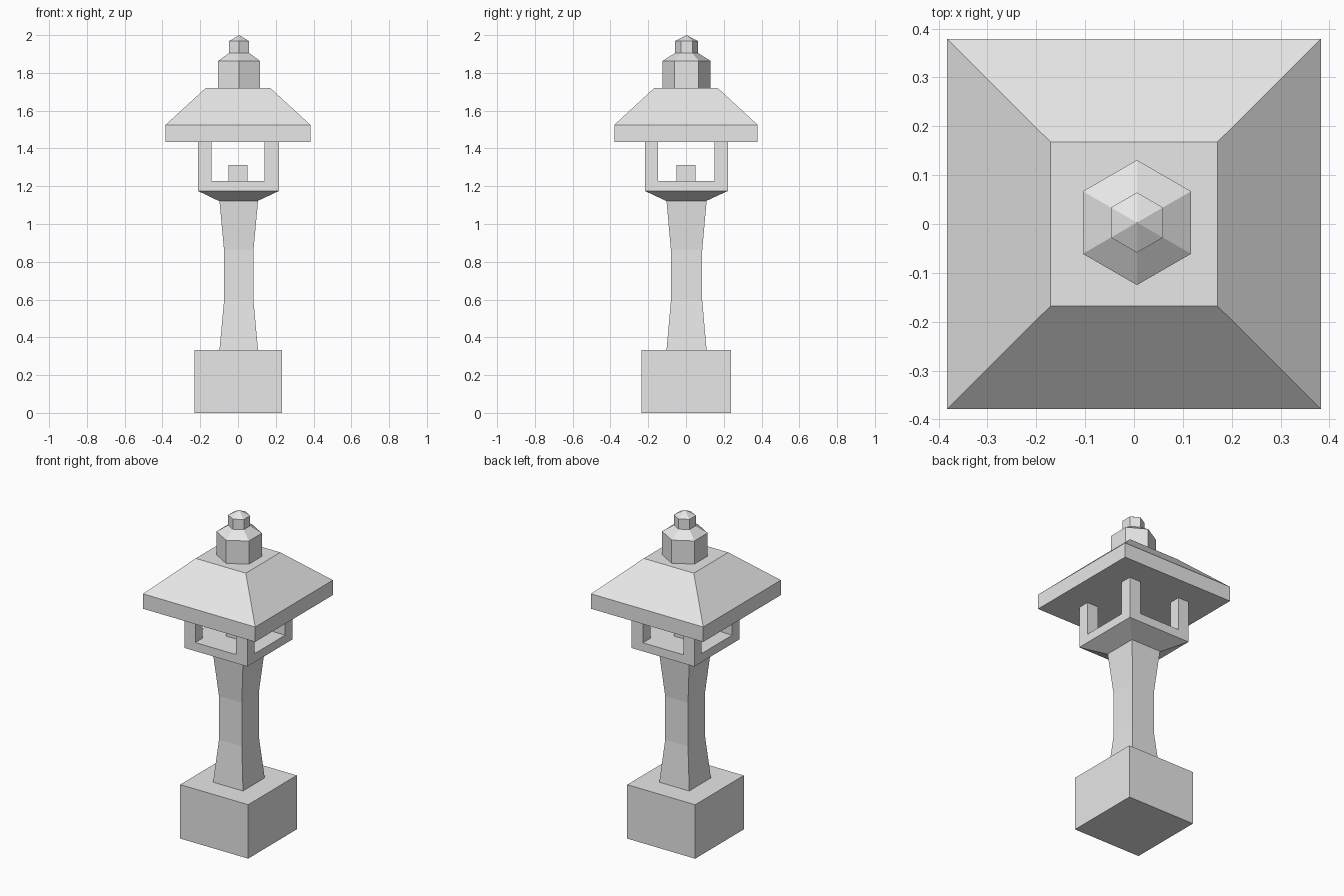
import bpy
import bmesh
from math import cos, sin, pi, sqrt

cube = bpy.data.objects.get("Cube")
if cube:
    bpy.data.objects.remove(cube, do_unlink=True)

stone = bpy.data.materials.new("pale_grey_stone")
stone.use_nodes = True
GREY = (0.8, 0.8, 0.8, 1)
stone.diffuse_color = GREY
stone.node_tree.nodes["Principled BSDF"].inputs["Base Color"].default_value = GREY


def finish(name, bm):
    bmesh.ops.recalc_face_normals(bm, faces=bm.faces)
    mesh = bpy.data.meshes.new(name)
    bm.to_mesh(mesh)
    bm.free()
    mesh.materials.append(stone)
    obj = bpy.data.objects.new(name, mesh)
    bpy.context.collection.objects.link(obj)
    return obj


def loft(name, sides, rings, center=(0, 0), apex=None):
    """Stack rings of (x half-size, y half-size, z), closed by caps or a point."""
    bm = bmesh.new()
    start = pi / 4 if sides == 4 else pi / 2
    grow = sqrt(2) if sides == 4 else 1
    loops = []
    for hx, hy, z in rings:
        angles = [start + 2 * pi * i / sides for i in range(sides)]
        loops.append([bm.verts.new((center[0] + grow * hx * cos(a),
                                    center[1] + grow * hy * sin(a), z)) for a in angles])
    for low, high in zip(loops, loops[1:]):
        for i in range(sides):
            j = (i + 1) % sides
            bm.faces.new((low[i], low[j], high[j], high[i]))
    bm.faces.new(loops[0])
    if apex is None:
        bm.faces.new(loops[-1])
    else:
        tip = bm.verts.new((*center, apex))
        for i in range(sides):
            bm.faces.new((loops[-1][i], loops[-1][(i + 1) % sides], tip))
    return finish(name, bm)


# Square foot and waisted pillar
loft("base_block", 4, [(0.232, 0.237, 0), (0.232, 0.237, 0.333)], (0.002, 0.002))
loft("pillar", 4, [(0.102, 0.106, 0.333), (0.078, 0.083, 0.593),
                   (0.078, 0.083, 0.863), (0.102, 0.106, 1.122)], (0.004, 0.003))

# Flared tray with four corner posts, grown from a three by three floor
bm = bmesh.new()
xs = (-0.212, -0.139, 0.139, 0.217)
ys = (-0.218, -0.147, 0.15, 0.222)
grid = [[bm.verts.new((x, y, 1.228)) for y in ys] for x in xs]
cells = {(i, j): bm.faces.new((grid[i][j], grid[i + 1][j], grid[i + 1][j + 1], grid[i][j + 1]))
         for i in range(3) for j in range(3)}
rim = [e for e in bm.edges if e.is_boundary]
corners = [cells[i, j] for i in (0, 2) for j in (0, 2)]
for z, shrink in ((1.175, 1), (1.122, 0.48)):
    new = bmesh.ops.extrude_edge_only(bm, edges=rim)["geom"]
    for v in (g for g in new if isinstance(g, bmesh.types.BMVert)):
        v.co.x *= shrink
        v.co.y *= shrink
        v.co.z = z
    rim = [g for g in new if isinstance(g, bmesh.types.BMEdge) and g.is_boundary]
bmesh.ops.contextual_create(bm, geom=rim)
for face in bmesh.ops.extrude_discrete_faces(bm, faces=corners)["faces"]:
    for v in face.verts:
        v.co.z = 1.435
finish("lantern_frame", bm)

# Lamp block inside the lantern
loft("lamp_block", 4, [(0.049, 0.049, 1.228), (0.049, 0.049, 1.312)])

# Hipped roof with thick eaves
loft("roof", 4, [(0.383, 0.379, 1.433), (0.383, 0.379, 1.525), (0.171, 0.168, 1.72)])

# Hexagonal two-tier finial
loft("finial", 6, [(0.128, 0.128, 1.72), (0.128, 0.128, 1.863), (0.0615, 0.0615, 1.905),
                   (0.0615, 0.0615, 1.968)], (0.006, 0.003), apex=2.0)
